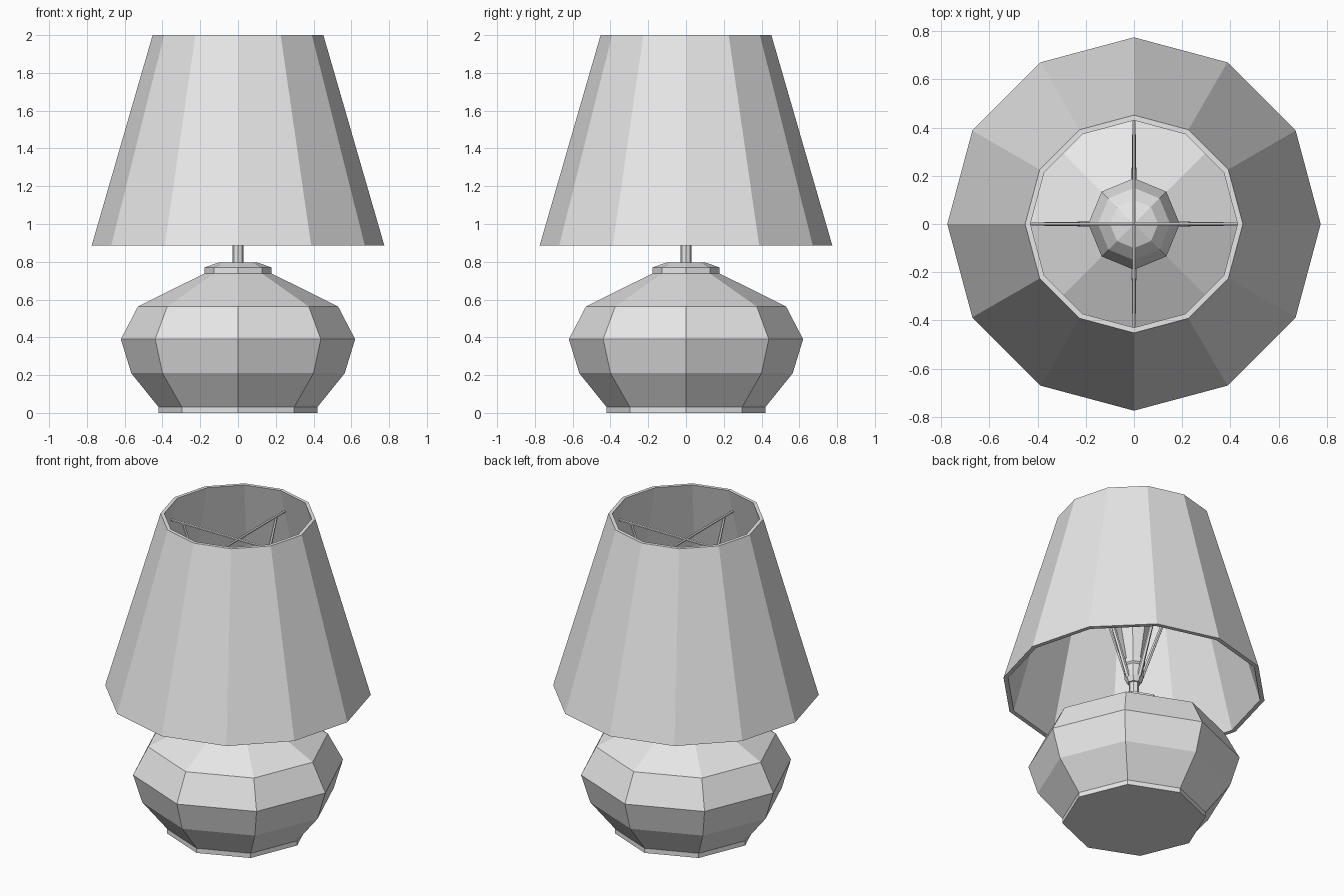
import bpy, bmesh
from math import sin, cos, pi
from mathutils import Vector, Matrix

cube = bpy.data.objects.get("Cube")
if cube:
    bpy.data.objects.remove(cube, do_unlink=True)

grey = bpy.data.materials.new("light_grey")
grey.use_nodes = True
tone = (0.8, 0.8, 0.8, 1)
grey.diffuse_color = tone
grey.node_tree.nodes["Principled BSDF"].inputs["Base Color"].default_value = tone


def finish(name, bm):
    bmesh.ops.recalc_face_normals(bm, faces=bm.faces)
    mesh = bpy.data.meshes.new(name)
    bm.to_mesh(mesh)
    bm.free()
    mesh.materials.append(grey)
    obj = bpy.data.objects.new(name, mesh)
    bpy.context.collection.objects.link(obj)
    return obj


def lathe(name, profile, sides, closed=False):
    """Turn (radius, height) points into a faceted solid around z."""
    bm = bmesh.new()
    rings = [[bm.verts.new((r * cos(2 * pi * i / sides), r * sin(2 * pi * i / sides), z))
              for i in range(sides)] for r, z in profile]
    pairs = list(zip(rings, rings[1:]))
    if closed:
        pairs.append((rings[-1], rings[0]))
    for a, b in pairs:
        for i in range(sides):
            j = (i + 1) % sides
            bm.faces.new((a[i], a[j], b[j], b[i]))
    if not closed:
        bm.faces.new(rings[0])
        bm.faces.new(rings[-1])
    return finish(name, bm)


def rod(name, start, end, r1, r2, sides=6):
    """Straight tapered rod between two points."""
    start, end = Vector(start), Vector(end)
    axis = end - start
    turn = axis.to_track_quat('Z', 'Y').to_matrix().to_4x4()
    bm = bmesh.new()
    bmesh.ops.create_cone(bm, cap_ends=True, segments=sides, radius1=r1, radius2=r2,
                          depth=axis.length,
                          matrix=Matrix.Translation((start + end) / 2) @ turn)
    return finish(name, bm)


# Faceted base with its foot, and the cap on top
lathe("base", [(0.42, 0), (0.42, 0.03), (0.565, 0.21), (0.62, 0.39),
               (0.53, 0.563), (0.17, 0.742)], 8)
lathe("base_cap", [(0.178, 0.737), (0.178, 0.77), (0.1, 0.797)], 8)

# Stem, socket and bulb
lathe("stem", [(0.03, 0.78), (0.03, 0.95)], 8)
lathe("socket", [(0.04, 0.92), (0.055, 0.95), (0.055, 1.03), (0.065, 1.04), (0.065, 1.07)], 8)
lathe("bulb", [(0.055, 1.06), (0.1, 1.28), (0.19, 1.46), (0.15, 1.58),
               (0.1, 1.63), (0.01, 1.66)], 8)

# Hollow shade
lathe("shade", [(0.775, 0.885), (0.452, 2), (0.43, 2), (0.748, 0.885)], 12, closed=True)

# Wire cross and slanted struts that carry the shade
wire_z = 1.85
for name, d in (("left", Vector((1, 0, 0))), ("back", Vector((0, 1, 0))),
                ("right", Vector((-1, 0, 0))), ("front", Vector((0, -1, 0)))):
    up = Vector((0, 0, 1))
    rod("spoke_" + name, up * wire_z, d * 0.475 + up * wire_z, 0.008, 0.008)
    rod("strut_" + name, d * 0.045 + up * 0.95, d * 0.39 + up * wire_z, 0.014, 0.008)
